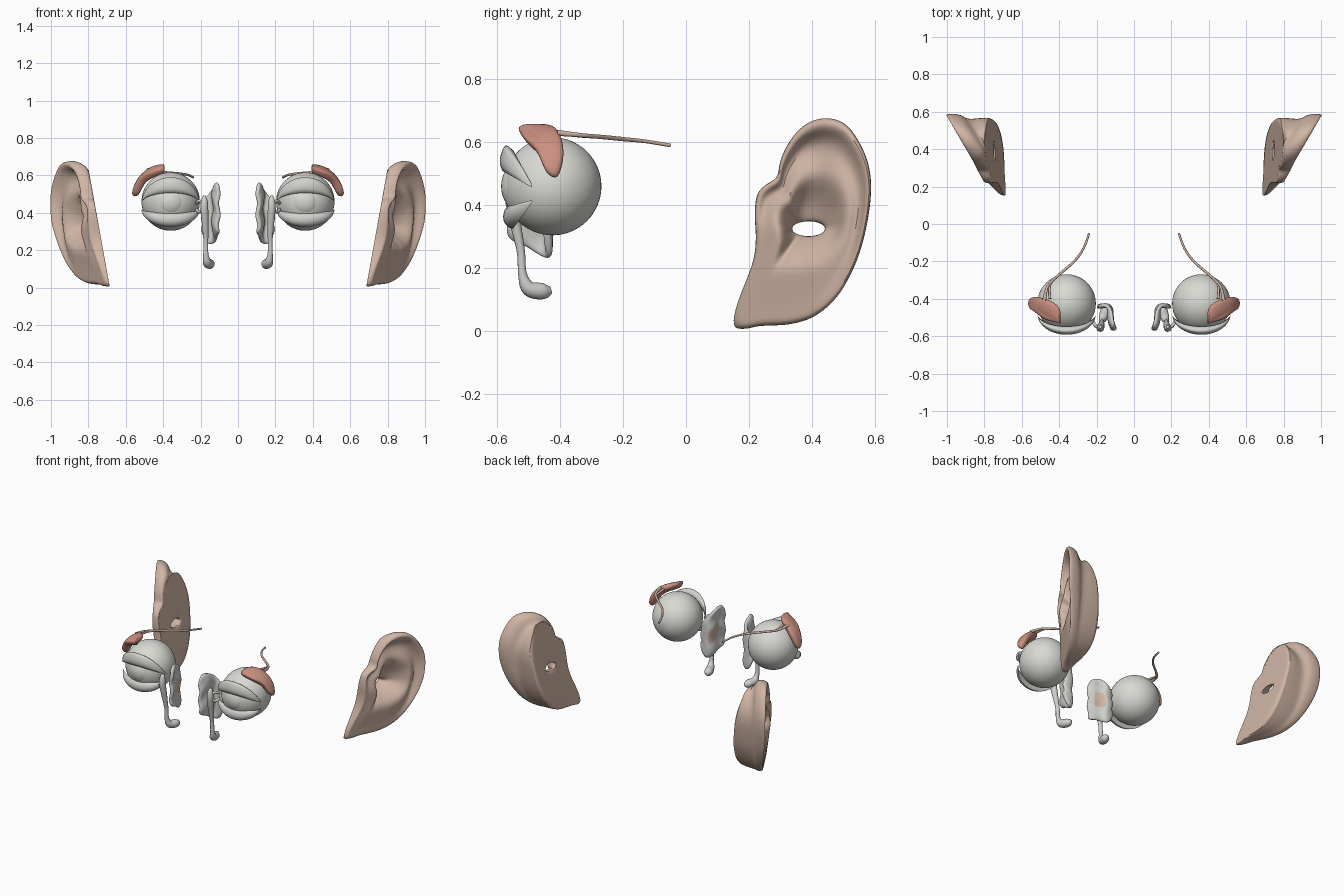
import bpy, bmesh
from math import sin, cos, pi, atan2, sqrt, radians, exp
from mathutils import Vector

cube = bpy.data.objects.get("Cube")
if cube:
    bpy.data.objects.remove(cube)


def material(name, rgb):
    m = bpy.data.materials.new(name)
    m.use_nodes = True
    m.diffuse_color = (*rgb, 1)
    m.node_tree.nodes["Principled BSDF"].inputs["Base Color"].default_value = (*rgb, 1)
    return m


SKIN = material("skin tan", (0.64, 0.47, 0.38))
WHITE = material("eye white", (0.70, 0.70, 0.66))
PALE = material("pale grey", (0.63, 0.64, 0.61))
RED = material("gland red", (0.60, 0.28, 0.215))


def finish(name, bm, mats, subdiv=0, thickness=0, angle=60):
    """Turn a +x side mesh into a smooth object mirrored to both sides."""
    bmesh.ops.recalc_face_normals(bm, faces=bm.faces)
    for f in bm.faces:
        f.smooth = True
    me = bpy.data.meshes.new(name)
    bm.to_mesh(me)
    bm.free()
    me.set_sharp_from_angle(angle=radians(angle))
    for m in mats:
        me.materials.append(m)
    ob = bpy.data.objects.new(name, me)
    bpy.context.collection.objects.link(ob)
    if thickness:
        mod = ob.modifiers.new("thickness", 'SOLIDIFY')
        mod.thickness, mod.offset = thickness, 0
    if subdiv:
        mod = ob.modifiers.new("smooth", 'SUBSURF')
        mod.levels = mod.render_levels = subdiv
    ob.modifiers.new("both_sides", 'MIRROR').use_mirror_merge = False


def loft(rings, closed=False):
    """Join equal rings of points with quads, capping an open run."""
    bm = bmesh.new()
    vs = [[bm.verts.new(p) for p in r] for r in rings]
    n = len(vs[0])
    pairs = list(zip(vs, vs[1:])) + ([(vs[-1], vs[0])] if closed else [])
    for a, b in pairs:
        for i in range(n):
            j = (i + 1) % n
            bm.faces.new((a[i], a[j], b[j], b[i]))
    if not closed:
        bm.faces.new(vs[0])
        bm.faces.new(vs[-1])
    return bm


def spline(pts, steps, closed=True):
    """Catmull-Rom curve through the points."""
    n, out = len(pts), []
    pts = [Vector(p) for p in pts]
    for i in range(n if closed else n - 1):
        idx = [(i + k) % n if closed else min(max(i + k, 0), n - 1) for k in (-1, 0, 1, 2)]
        a, b, c, d = (pts[k] for k in idx)
        for s in range(steps):
            t = s / steps
            out.append(0.5 * (2 * b + (c - a) * t + (2 * a - 5 * b + 4 * c - d) * t * t
                              + (3 * b - a - 3 * c + d) * t ** 3))
    return out if closed else out + [pts[-1]]


def tube(name, pts, mat, sides=10):
    """Round tube; each point is x, y, z, radius."""
    path = spline(pts, 5, closed=False)
    rings = []
    for i, p in enumerate(path):
        d = (path[min(i + 1, len(path) - 1)] - path[max(i - 1, 0)]).xyz.normalized()
        u = d.cross(Vector((0.9, 0.3, 0.3))).normalized()
        v = d.cross(u)
        rings.append([p.xyz + p.w * (u * cos(2 * pi * k / sides) + v * sin(2 * pi * k / sides))
                      for k in range(sides)])
    finish(name, loft(rings), [mat])


# Eyeball and cornea
EYE = Vector((0.36, -0.425, 0.46))
for name, centre, r in (("eyeball", EYE, 0.156), ("cornea", EYE + Vector((0, -0.063, 0)), 0.1)):
    bm = bmesh.new()
    bmesh.ops.create_uvsphere(bm, u_segments=48, v_segments=32, radius=r)
    bmesh.ops.translate(bm, verts=bm.verts, vec=centre)
    finish(name, bm, [WHITE])


# Eyelids: a cross-section that shrinks toward both corners of the eye
def eyelid(name, corner, section):
    k = Vector(corner)
    rings = []
    for i in range(25):
        t = (i / 24 - 0.5) * pi
        w = max(0.1, cos(t))
        pts = [k + w * (Vector(p) - k) for p in section]
        rings.append([(EYE.x + 0.155 * sin(t), p.x, p.y) for p in pts])
    finish(name, loft(rings), [PALE], angle=70)


eyelid("upper_eyelid", (-0.483, 0.452),
       [(-0.55, 0.512), (-0.575, 0.506), (-0.584, 0.509), (-0.592, 0.528), (-0.592, 0.55),
        (-0.584, 0.576), (-0.575, 0.59), (-0.565, 0.588), (-0.548, 0.572)])
eyelid("lower_eyelid", (-0.483, 0.418),
       [(-0.55, 0.40), (-0.566, 0.396), (-0.577, 0.386), (-0.582, 0.365), (-0.579, 0.345),
        (-0.565, 0.33), (-0.55, 0.325), (-0.538, 0.345)])

# Tear gland: a curved pad wrapped over the upper outer side of the eyeball
pad = spline([(-0.535, 0.648), (-0.49, 0.658), (-0.42, 0.65), (-0.392, 0.60), (-0.39, 0.54),
              (-0.41, 0.488), (-0.445, 0.505), (-0.475, 0.57), (-0.515, 0.61)], 4)
mid = Vector((-0.445, 0.59))
rings = []
for s, off in ((0.05, 0.014), (0.4, 0.014), (0.75, 0.013), (0.94, 0.008), (1, -0.005),
               (0.94, -0.022), (0.75, -0.03), (0.4, -0.032), (0.05, -0.032)):
    ring = []
    for p in pad:
        q = mid + s * (p - mid)
        dy, dz = q.x - EYE.y, q.y - EYE.z
        shell = Vector((sqrt(max(0.0012, 0.0405 - dy * dy - dz * dz)), dy, dz))
        ring.append(EYE + shell + off * shell.normalized())
    rings.append(ring)
finish("tear_gland", loft(rings), [RED], subdiv=1)

# Nerve reaching back from the gland, with a short side branch
tube("gland_nerve", [(0.24, -0.05, 0.59, 0.006), (0.27, -0.13, 0.603, 0.006),
                     (0.32, -0.2, 0.61, 0.007), (0.40, -0.27, 0.617, 0.007),
                     (0.46, -0.33, 0.622, 0.007), (0.48, -0.41, 0.63, 0.01)], SKIN)
tube("nerve_branch", [(0.42, -0.29, 0.618, 0.006), (0.45, -0.33, 0.62, 0.006),
                      (0.45, -0.40, 0.63, 0.008)], SKIN)

# Tear sac with its duct, and the small canals from the eyelids
tube("tear_duct", [(0.18, -0.55, 0.49, 0.008), (0.18, -0.555, 0.465, 0.017),
                   (0.18, -0.555, 0.42, 0.021), (0.175, -0.54, 0.33, 0.017),
                   (0.172, -0.525, 0.25, 0.013), (0.172, -0.52, 0.18, 0.014),
                   (0.165, -0.50, 0.135, 0.024), (0.15, -0.455, 0.126, 0.026),
                   (0.145, -0.43, 0.13, 0.012)], PALE, 14)
for name, z, bow in (("upper_canal", 0.452, 0.012), ("lower_canal", 0.417, -0.012)):
    tube(name, [(0.222, -0.515, z, 0.008), (0.205, -0.545, z + bow, 0.009),
                (0.18, -0.555, 0.44, 0.008)], PALE)

# Thin bone plate beside the nose: columns of x, y, bottom, top
columns = [(0.195, -0.445, 0.30, 0.43), (0.165, -0.435, 0.24, 0.48), (0.135, -0.435, 0.225, 0.52),
           (0.122, -0.47, 0.24, 0.545), (0.128, -0.51, 0.27, 0.56), (0.115, -0.545, 0.28, 0.57),
           (0.105, -0.57, 0.30, 0.52)]
ROWS = 6
bm = bmesh.new()
grid = [[bm.verts.new((x + 0.012 * sin(2.2 * j + i), y, lo + (hi - lo) * j / ROWS))
         for j in range(ROWS + 1)] for i, (x, y, lo, hi) in enumerate(columns)]
for i in range(len(columns) - 1):
    for j in range(ROWS):
        f = bm.faces.new((grid[i][j], grid[i + 1][j], grid[i + 1][j + 1], grid[i][j + 1]))
        f.material_index = int(i in (2, 3) and j in (2, 3))
finish("bone_plate", bm, [PALE, SKIN], subdiv=2, thickness=0.026, angle=180)

# Ear: rings between the outline and the canal, on the outer and then the inner side
outline = spline([(0.152, 0.015), (0.162, 0.085), (0.21, 0.21), (0.222, 0.29), (0.218, 0.37),
                  (0.225, 0.432), (0.25, 0.464), (0.288, 0.49), (0.30, 0.545), (0.33, 0.607),
                  (0.377, 0.658), (0.44, 0.68), (0.504, 0.664), (0.55, 0.607), (0.583, 0.528),
                  (0.59, 0.432), (0.57, 0.306), (0.535, 0.2), (0.48, 0.106), (0.41, 0.046),
                  (0.33, 0.02), (0.234, 0.015), (0.19, 0.006)], 3)
canal = Vector((0.39, 0.325))


def outer_x(p):
    """Slanted outer side, with a hollow in the upper part."""
    hollow = 0.03 * exp(-((p.x - 0.42) ** 2 + (p.y - 0.55) ** 2) / 0.004)
    return 0.80 + 0.57 * (p.x - 0.22) - 0.15 * max(0, 0.35 - p.y) - hollow


def cut_x(p):
    return 0.685 + 0.18 * p.y


def ear_ring(s_back, s_front, off_back, off_front):
    """Ring whose scale and depth differ between the rim side and the face side."""
    ring = []
    for p in outline:
        a = atan2(p.y - canal.y, p.x - canal.x)
        w = min(1, max(0, 0.5 + 0.7 * cos(a - radians(50))))
        hole = canal + Vector((0.052 * cos(a), 0.023 * sin(a)))
        q = hole.lerp(p, s_front + (s_back - s_front) * w)
        x = outer_x(q) + off_front + (off_back - off_front) * w
        ring.append((max(x, cut_x(q)), q.x, q.y))
    return ring


FLAT = -1  # deep enough to land on the flat inner side
profile = [(1.0, 1.0, -0.05, -0.025), (0.985, 0.985, -0.012, -0.008), (0.95, 0.95, 0.0, 0.0),
           (0.89, 0.89, -0.004, 0.0), (0.83, 0.83, -0.032, 0.0), (0.74, 0.75, -0.05, 0.0),
           (0.62, 0.62, -0.036, 0.002), (0.50, 0.50, -0.026, 0.004),
           (0.40, 0.38, -0.045, 0.006), (0.28, 0.27, -0.09, -0.01),
           (0.14, 0.16, -0.12, -0.045), (0.04, 0.05, -0.13, -0.09),
           (0.0, 0.0, -0.14, -0.125), (0.0, 0.0, FLAT, FLAT), (0.05, 0.05, FLAT, FLAT),
           (0.4, 0.4, FLAT, FLAT), (0.78, 0.9, FLAT, FLAT), (0.86, 0.975, FLAT, FLAT),
           (0.85, 0.985, -0.17, -0.08), (0.80, 0.985, -0.115, -0.07),
           (0.86, 0.99, -0.095, -0.055), (0.95, 0.995, -0.085, -0.045)]
ear = loft([ear_ring(*row) for row in profile], closed=True)
finish("ear", ear, [SKIN], subdiv=1, angle=75)
